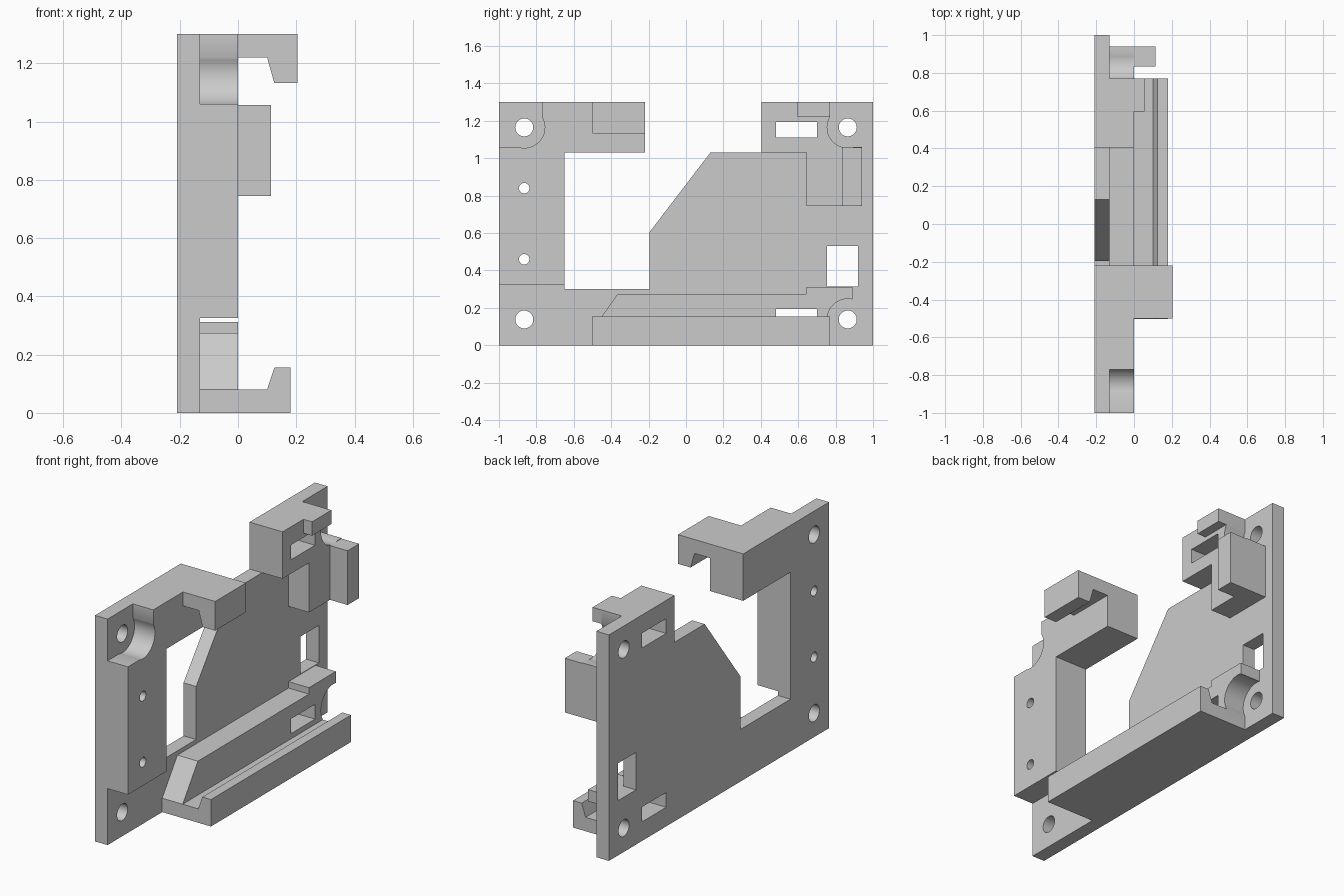
import bpy, bmesh
from math import cos, sin, radians
from mathutils import Matrix

cube = bpy.data.objects.get("Cube")
if cube:
    bpy.data.objects.remove(cube, do_unlink=True)

grey = bpy.data.materials.new("plain grey")
grey.use_nodes = True
COLOUR = (0.6, 0.6, 0.6, 1)
grey.diffuse_color = COLOUR
grey.node_tree.nodes["Principled BSDF"].inputs["Base Color"].default_value = COLOUR

# Local axes: profile in (y, z) pushed along x, or profile in (x, z) pushed along y
ALONG_X = Matrix(((0, 0, 1, 0), (1, 0, 0, 0), (0, 1, 0, 0), (0, 0, 0, 1)))
ALONG_Y = Matrix(((1, 0, 0, 0), (0, 0, -1, 0), (0, 1, 0, 0), (0, 0, 0, 1)))


def arc(cy, cz, r, start, end, steps=24):
    angles = [radians(start + (end - start) * i / steps) for i in range(steps + 1)]
    return [(cy + r * cos(a), cz + r * sin(a)) for a in angles]


def circle(cy, cz, r):
    return arc(cy, cz, r, 0, 360, 40)[:-1]


def rect(a0, a1, b0, b1):
    return [(a0, b0), (a1, b0), (a1, b1), (a0, b1)]


def prism(name, outline, lo, hi, holes=(), axis=ALONG_X):
    """Extrude a filled outline with holes between lo and hi on one axis."""
    curve = bpy.data.curves.new(name, 'CURVE')
    curve.dimensions = '2D'
    curve.fill_mode = 'BOTH'
    curve.extrude = (hi - lo) / 2
    for loop in [outline, *holes]:
        spline = curve.splines.new('POLY')
        spline.points.add(len(loop) - 1)
        for p, (a, b) in zip(spline.points, loop):
            p.co = (a, b, 0, 1)
        spline.use_cyclic_u = True
    temp = bpy.data.objects.new(name + " profile", curve)
    bpy.context.collection.objects.link(temp)
    mesh = bpy.data.meshes.new_from_object(temp)
    bpy.data.objects.remove(temp, do_unlink=True)
    bpy.data.curves.remove(curve)

    mid = (lo + hi) / 2
    shift = Matrix.Translation((mid, 0, 0) if axis is ALONG_X else (0, mid, 0))
    mesh.transform(shift @ axis)
    bm = bmesh.new()
    bm.from_mesh(mesh)
    bmesh.ops.remove_doubles(bm, verts=bm.verts, dist=0.0005)
    bmesh.ops.dissolve_limit(bm, angle_limit=0.001, verts=bm.verts, edges=bm.edges)
    bmesh.ops.recalc_face_normals(bm, faces=bm.faces)
    bm.to_mesh(mesh)
    bm.free()
    mesh.materials.clear()
    mesh.materials.append(grey)
    obj = bpy.data.objects.new(name, mesh)
    bpy.context.collection.objects.link(obj)
    bpy.ops.object.select_all(action='DESELECT')
    obj.select_set(True)
    bpy.context.view_layer.objects.active = obj
    bpy.ops.object.shade_smooth_by_angle(angle=radians(30))
    return obj


BACK, FACE, FRONT = -0.21, -0.13, 0.0     # plate back, plate face, raised face
SCREW_Y, LOW_Z, HIGH_Z = 0.865, 0.138, 1.165
RELIEF = 0.11                             # clearance radius round the screws

screws = [circle(s * SCREW_Y, z, 0.048) for s in (-1, 1) for z in (LOW_Z, HIGH_Z)]
pins = [circle(-SCREW_Y, z, 0.028) for z in (0.46, 0.84)]
high_slot = rect(0.48, 0.70, 1.11, 1.195)
low_slot = rect(0.48, 0.70, 0.11, 0.195)
window = rect(0.755, 0.92, 0.315, 0.53)

# Mounting plate with its open cut-out
prism("mounting_plate",
      [(-1, 0), (1, 0), (1, 1.3), (0.405, 1.3), (0.405, 1.03), (0.13, 1.03),
       (-0.195, 0.605), (-0.195, 0.3), (-0.65, 0.3), (-0.65, 1.03),
       (-0.22, 1.03), (-0.22, 1.3), (-1, 1.3)],
      BACK, FACE, screws + pins + [high_slot, low_slot, window])

# Raised post and arm beside the cut-out, hollowed round the screw
prism("front_post_and_arm",
      [(-1, 0.325), (-0.65, 0.325), (-0.65, 1.03), (-0.22, 1.03), (-0.22, 1.3),
       (-0.77, 1.3)] + arc(-SCREW_Y, HIGH_Z, RELIEF, 390.3, 252.7) + [(-1, 1.06)],
      FACE, FRONT, pins)

# Hooked clip on the arm
prism("arm_clip",
      [(0, 1.3), (0.205, 1.3), (0.205, 1.132), (0.125, 1.132), (0.1, 1.22), (0, 1.22)],
      -0.5, -0.22, axis=ALONG_Y)

# Raised block at the upper rear, with a tab and a stop
prism("rear_block",
      [(0.405, 1.03), (0.645, 1.03), (0.645, 0.745), (0.94, 0.745), (0.94, 1.06)]
      + arc(SCREW_Y, HIGH_Z, RELIEF, 287.3, 149.7) + [(0.77, 1.3), (0.405, 1.3)],
      FACE, FRONT, [high_slot])
prism("rear_tab", rect(0.595, 0.77, 1.22, 1.3), FRONT, 0.055)
prism("rear_stop", rect(0.835, 0.94, 0.745, 1.057), FRONT, 0.113)

# Lower rail body with a sloped end and screw relief
prism("rail_body",
      [(-0.503, 0), (-0.503, 0.08), (-0.365, 0.275), (0.645, 0.275), (0.645, 0.312),
       (0.89, 0.312)] + arc(SCREW_Y, LOW_Z, RELIEF, 76.9, 210.3) + [(0.77, 0)],
      FACE, FRONT, [low_slot])

# Hooked lip running along the rail
prism("rail_lip",
      [(0, 0), (0.18, 0), (0.18, 0.155), (0.125, 0.155), (0.1, 0.08), (0, 0.08)],
      -0.503, 0.77, axis=ALONG_Y)
